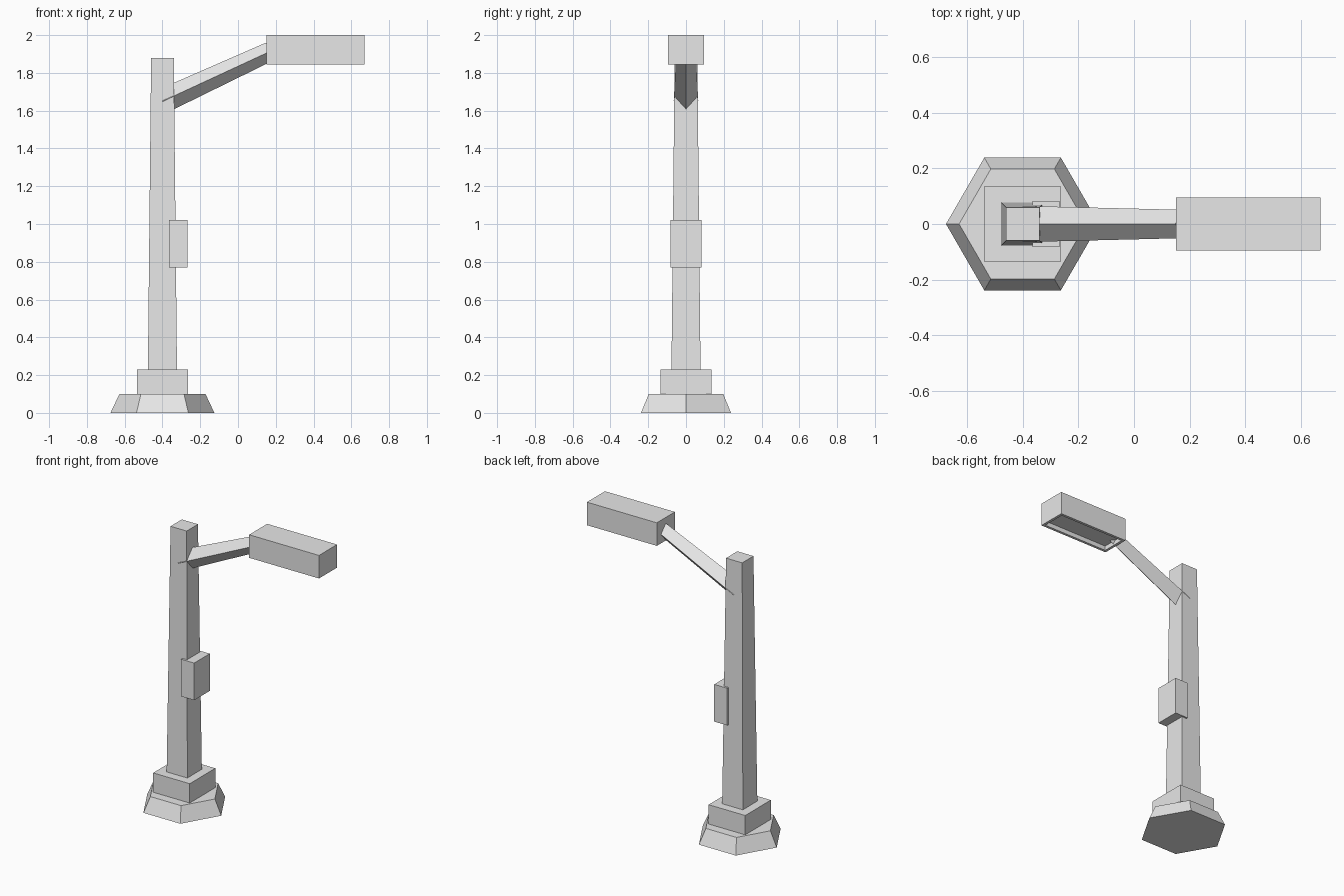
import bpy, bmesh
from math import pi, sqrt
from mathutils import Vector, Matrix

cube = bpy.data.objects.get("Cube")
if cube:
    bpy.data.objects.remove(cube, do_unlink=True)

GREY = (0.8, 0.8, 0.8, 1.0)
metal = bpy.data.materials.new("light grey metal")
metal.use_nodes = True
metal.diffuse_color = GREY
metal.node_tree.nodes["Principled BSDF"].inputs["Base Color"].default_value = GREY


def add_object(name, bm):
    bmesh.ops.recalc_face_normals(bm, faces=bm.faces[:])
    mesh = bpy.data.meshes.new(name)
    bm.to_mesh(mesh)
    bm.free()
    mesh.materials.append(metal)
    obj = bpy.data.objects.new(name, mesh)
    bpy.context.scene.collection.objects.link(obj)
    return obj


def box_bmesh(low, high):
    low, high = Vector(low), Vector(high)
    bm = bmesh.new()
    bmesh.ops.create_cube(bm, size=1)
    bmesh.ops.scale(bm, vec=high - low, verts=bm.verts)
    bmesh.ops.translate(bm, vec=(low + high) / 2, verts=bm.verts)
    return bm


def tapered(name, start, end, r_start, r_end, sides, roll=0):
    """Flat-sided tapered bar between two points."""
    start, end = Vector(start), Vector(end)
    axis = end - start
    turn = axis.to_track_quat('Z', 'Y').to_matrix().to_4x4()
    bm = bmesh.new()
    bmesh.ops.create_cone(
        bm, cap_ends=True, segments=sides, radius1=r_start, radius2=r_end,
        depth=axis.length,
        matrix=Matrix.Translation((start + end) / 2) @ turn @ Matrix.Rotation(roll, 4, 'Z'))
    return add_object(name, bm)


POST_X = -0.40

# Hexagonal foot with a point towards each side
foot = bmesh.new()
bmesh.ops.create_cone(foot, cap_ends=True, segments=6, radius1=0.275, radius2=0.228,
                      depth=0.1, matrix=Matrix.Translation((POST_X, 0, 0.05))
                      @ Matrix.Rotation(pi / 2, 4, 'Z'))
# Align the hexagon so that its corners lie on the x axis
if max(v.co.x for v in foot.verts) < POST_X + 0.27:
    bmesh.ops.rotate(foot, cent=(POST_X, 0, 0), verts=foot.verts,
                     matrix=Matrix.Rotation(pi / 6, 3, 'Z'))
add_object("foot", foot)

# Square plinth, tapered post and control box
add_object("plinth", box_bmesh((POST_X - 0.136, -0.136, 0.1), (POST_X + 0.136, 0.136, 0.23)))
tapered("post", (POST_X, 0, 0.23), (POST_X, 0, 1.88),
        0.077 * sqrt(2), 0.06 * sqrt(2), 4, pi / 4)
add_object("control_box", box_bmesh((-0.365, -0.083, 0.77), (-0.268, 0.083, 1.02)))

# Diamond-section arm rising to the lamp
tapered("arm", (POST_X, 0, 1.65), (0.17, 0, 1.914), 0.065, 0.051, 4)

# Lamp head with a recessed underside
head = box_bmesh((0.15, -0.096, 1.845), (0.67, 0.096, 2.0))
bottom = min(head.faces, key=lambda f: f.calc_center_median().z)
bmesh.ops.inset_region(head, faces=[bottom], thickness=0.025)
rim = bmesh.ops.extrude_face_region(head, geom=[bottom])
bmesh.ops.translate(head, vec=(0, 0, 0.03),
                    verts=[g for g in rim["geom"] if isinstance(g, bmesh.types.BMVert)])
if bottom.is_valid:
    bmesh.ops.delete(head, geom=[bottom], context='FACES_ONLY')
add_object("lamp_head", head)
